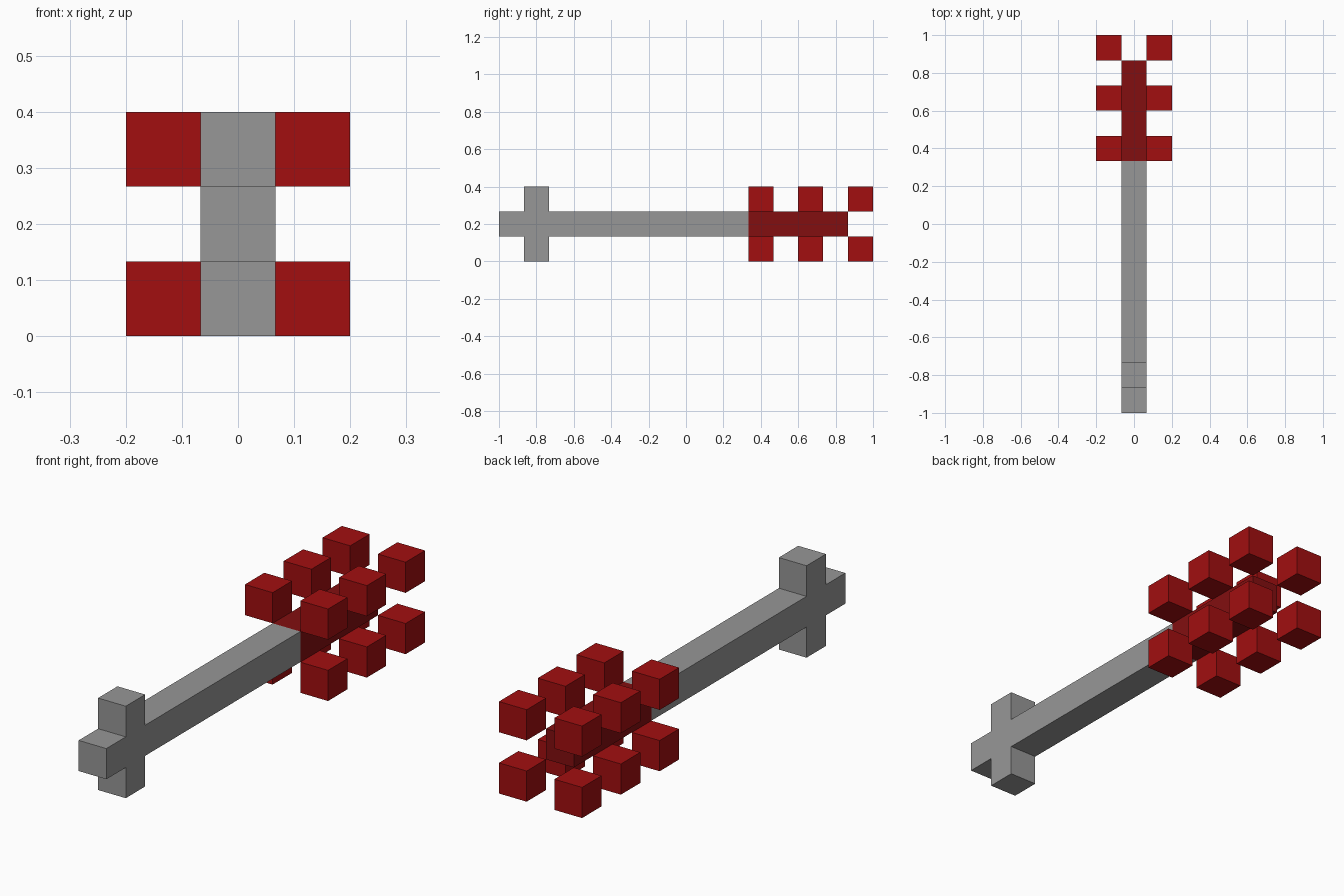
import bpy
import bmesh

cube = bpy.data.objects.get("Cube")
if cube:
    bpy.data.objects.remove(cube, do_unlink=True)

U = 2 / 15          # one block of the grid the model is built on
H = U / 2
MID = 1.5 * U       # height of the shaft axis


def material(name, rgb):
    m = bpy.data.materials.new(name)
    m.use_nodes = True
    color = (*rgb, 1)
    m.diffuse_color = color
    bsdf = next(n for n in m.node_tree.nodes if n.type == "BSDF_PRINCIPLED")
    bsdf.inputs["Base Color"].default_value = color
    return m


grey = material("steel grey", (0.31, 0.31, 0.31))
red = material("red", (0.36, 0.0045, 0.005))
dark_red = material("dark red", (0.225, 0.0045, 0.005))


def extruded(name, outline, mat):
    """Solid from a (y, z) outline, one block wide across x."""
    bm = bmesh.new()
    face = bm.faces.new([bm.verts.new((-H, y, z)) for y, z in outline])
    ext = bmesh.ops.extrude_face_region(bm, geom=[face], use_keep_orig=True)
    verts = [g for g in ext["geom"] if isinstance(g, bmesh.types.BMVert)]
    bmesh.ops.translate(bm, verts=verts, vec=(U, 0, 0))
    bmesh.ops.recalc_face_normals(bm, faces=bm.faces[:])
    mesh = bpy.data.meshes.new(name)
    bm.to_mesh(mesh)
    bm.free()
    mesh.materials.append(mat)
    obj = bpy.data.objects.new(name, mesh)
    bpy.context.collection.objects.link(obj)
    return obj


# Handle: long square shaft with a crosspiece one block from its front end
lo, hi = MID - H, MID + H
y0, y1, y2, y3 = -1, -1 + U, -1 + 2 * U, -1 + 10 * U
extruded("handle", [(y0, lo), (y1, lo), (y1, 0), (y2, 0), (y2, lo), (y3, lo),
                    (y3, hi), (y2, hi), (y2, 3 * U), (y1, 3 * U), (y1, hi), (y0, hi)], grey)

# Head core: continues the shaft for four blocks
y4 = y3 + 4 * U
extruded("head_core", [(y3, lo), (y4, lo), (y4, hi), (y3, hi)], dark_red)

# Studs: three rings of four blocks around the core's corners
for ring, y in enumerate((y3 + H, y3 + 2.5 * U, y3 + 4.5 * U), 1):
    for side, x in (("left", U), ("right", -U)):
        for level, z in (("lower", H), ("upper", 2.5 * U)):
            stud = extruded(f"stud_{level}_{side}_{ring}",
                            [(-H, -H), (H, -H), (H, H), (-H, H)], red)
            stud.location = (x, y, z)
